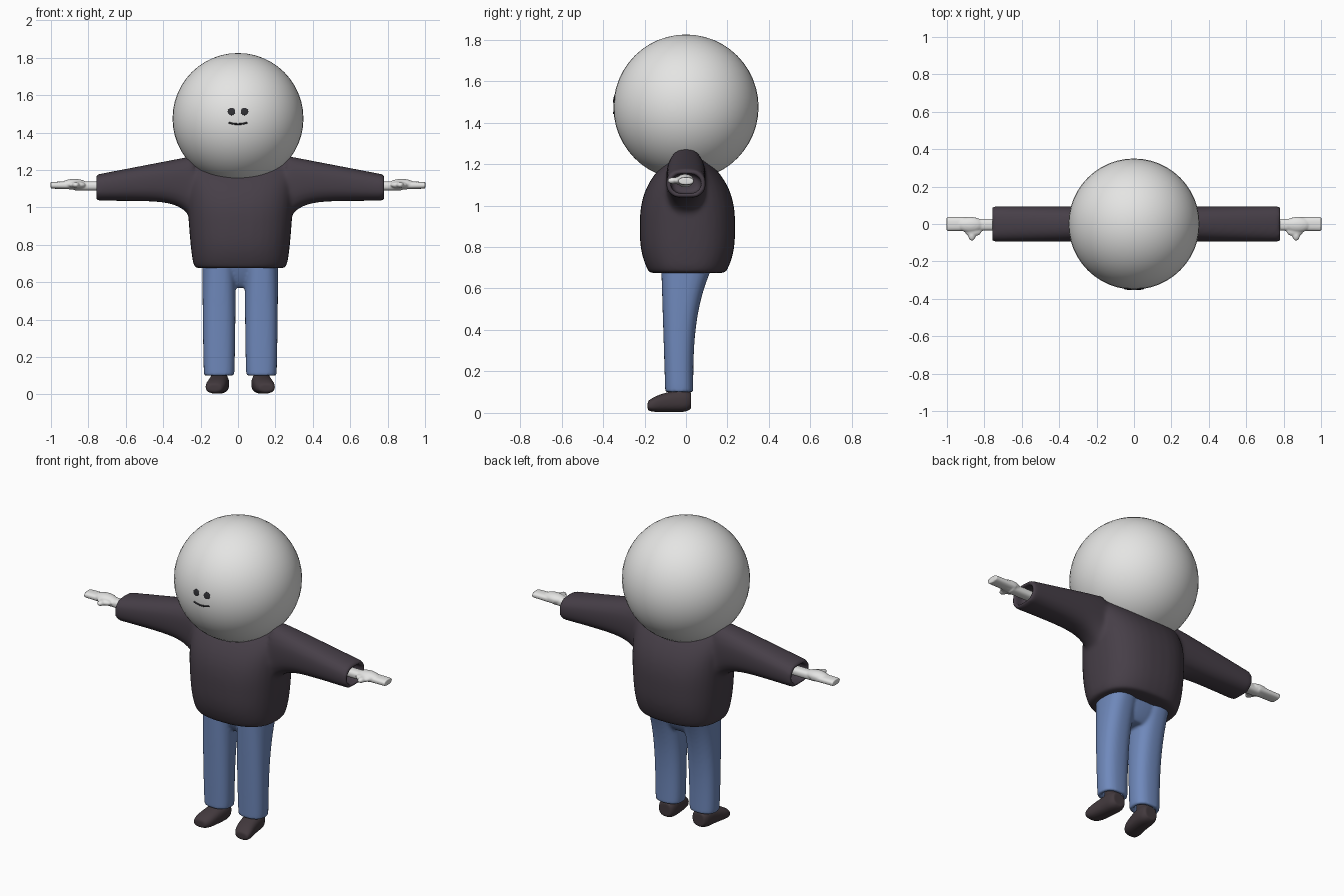
import bpy, bmesh, math
from mathutils import Matrix, Vector

cube = bpy.data.objects.get("Cube")
if cube:
    bpy.data.objects.remove(cube, do_unlink=True)

MIDDLE = 0.012                  # centre line of the clothes
HEAD = Vector((0, 0, 1.475))    # centre of the head
RADIUS = 0.35
STEPS = 20                      # rings along each loft
SIDES = 36                      # points around each loft


def material(name, red, green, blue):
    mat = bpy.data.materials.new(name)
    mat.use_nodes = True
    colour = (red, green, blue, 1)
    mat.diffuse_color = colour
    mat.node_tree.nodes["Principled BSDF"].inputs["Base Color"].default_value = colour
    return mat


skin = material("pale skin", 0.78, 0.78, 0.77)
knit = material("dark plum knit", 0.062, 0.049, 0.064)
denim = material("blue denim", 0.16, 0.25, 0.5)
leather = material("dark brown leather", 0.055, 0.041, 0.047)
ink = material("face ink", 0.03, 0.03, 0.035)


def rounded_ring(bm, axis, along, section, side):
    """Ring of vertices with a soft rectangular outline."""
    u_mid, v_mid, u_radius, v_radius = section
    ring = []
    for i in range(SIDES):
        angle = math.tau * i / SIDES
        c, s = math.cos(angle), math.sin(angle)
        u = u_mid + u_radius * math.copysign(abs(c) ** 0.8, c)
        v = v_mid + v_radius * math.copysign(abs(s) ** 0.8, s)
        x, y, z = {"x": (along, u, v), "y": (u, along, v), "z": (u, v, along)}[axis]
        ring.append(bm.verts.new((x * side, y, z)))
    return ring


def loft(bm, axis, start, end, rule, side=1, hollow=False):
    """Closed skin; rule(t) gives the centre and radii of each section."""
    stations = [(start + (end - start) * i / STEPS, rule(i / STEPS))
                for i in range(STEPS + 1)]
    if hollow:
        # Fold the end inwards to leave a cuff with a thick wall
        u, v, u_radius, v_radius = rule(1)
        inner = (u, v, u_radius - 0.022, v_radius - 0.022)
        stations += [(end, inner), (end + math.copysign(0.07, start - end), inner)]
    rings = [rounded_ring(bm, axis, along, section, side) for along, section in stations]
    for a, b in zip(rings, rings[1:]):
        for i in range(SIDES):
            bm.faces.new((a[i - 1], a[i], b[i], b[i - 1]))
    bm.faces.new(rings[0])
    bm.faces.new(rings[-1])


def ball(bm, centre, radii):
    bmesh.ops.create_uvsphere(
        bm, u_segments=48, v_segments=24, radius=1,
        matrix=Matrix.Translation(centre) @ Matrix.Diagonal((*radii, 1)))


def finish(bm, name, mat, location=(0, 0, 0), voxel=0, rounds=6):
    """Turn a bmesh into a smooth object; a voxel size fuses its pieces."""
    bmesh.ops.recalc_face_normals(bm, faces=bm.faces)
    for face in bm.faces:
        face.smooth = True
    mesh = bpy.data.meshes.new(name)
    bm.to_mesh(mesh)
    bm.free()
    mesh.materials.append(mat)
    ob = bpy.data.objects.new(name, mesh)
    ob.location = location
    bpy.context.collection.objects.link(ob)
    if voxel:
        fuse = ob.modifiers.new("fuse", 'REMESH')
        fuse.mode = 'VOXEL'
        fuse.voxel_size = voxel
        fuse.use_smooth_shade = True
        soften = ob.modifiers.new("soften", 'SMOOTH')
        soften.iterations = rounds
    return ob


def on_face(x, z):
    return HEAD + Vector((x, -math.sqrt(RADIUS ** 2 - x * x - z * z), z))


# Head
bm = bmesh.new()
ball(bm, (0, 0, 0), (RADIUS, RADIUS, RADIUS))
finish(bm, "head", skin, HEAD)

# Eyes: thin discs lying on the head
for side, label in ((-1, "right"), (1, "left")):
    bm = bmesh.new()
    ball(bm, (0, 0, 0), (0.02, 0.02, 0.004))
    spot = on_face(side * 0.035, 0.037)
    eye = finish(bm, label + "_eye", ink, spot)
    eye.rotation_euler = (spot - HEAD).to_track_quat('Z', 'Y').to_euler()

# Mouth: a slim smile lying on the head
curve = bpy.data.curves.new("mouth", 'CURVE')
curve.dimensions = '3D'
curve.bevel_depth = 0.0045
curve.use_fill_caps = True
line = curve.splines.new('POLY')
line.points.add(STEPS)
for i, point in enumerate(line.points):
    k = 2 * i / STEPS - 1
    point.co = (*on_face(0.05 * k, 0.008 * k * k - 0.03), 1)
curve.materials.append(ink)
bpy.context.collection.objects.link(bpy.data.objects.new("mouth", curve))


# Sweater: a bulging body and two tapering sleeves that flare at the armpit
def body(t):
    belly = 0.37
    away = (t - belly) / (1 - belly)
    depth = 0.23 * (1 - 0.85 * abs(away) ** 2.7)
    return 0, 0.007, 0.24 + 0.055 * math.sqrt(t), depth


def sleeve(t):
    top = 1.275 - 0.1 * t
    bottom = 1.035 - 0.11 * math.exp(-8 * t)
    return 0, (top + bottom) / 2, 0.095, (top - bottom) / 2


bm = bmesh.new()
loft(bm, "z", 0.675, 1.265, body)
for side in (-1, 1):
    loft(bm, "x", 0.25, 0.77, sleeve, side, hollow=True)
finish(bm, "sweater", knit, (MIDDLE, 0, 0), 0.011, 9)


# Trousers: two legs, fuller at the back towards the top, under domed hips
def leg(t):
    up = 1 - t
    front = -0.1 - 0.02 * up
    back = 0.035 + 0.1 * up ** 3
    return 0.113, (front + back) / 2, 0.08 + 0.01 * math.sqrt(up), (back - front) / 2


def hips(t):
    spread = (t + 0.1) ** 0.4
    return 0, 0.005, 0.19 * spread, 0.11 * spread


bm = bmesh.new()
for side in (-1, 1):
    loft(bm, "z", 0.72, 0.1, leg, side, hollow=True)
loft(bm, "z", 0.57, 0.72, hips)
finish(bm, "trousers", denim, (MIDDLE, 0, 0), 0.008, 7)


# Shoes: a foot turned slightly outwards, with an ankle collar
def foot(t):
    half = 0.055 - 0.025 * t * t
    rounding = 1 - 0.3 * abs(2 * t - 1) ** 6
    return 0.112 + 0.028 * t * t, 0.004 + half, 0.055 * rounding, half * rounding


def ankle(t):
    return 0.113, -0.03, 0.042, 0.042


# Hands: a slim wrist, a full palm and flat fingers, thumb forward
def wrist(t):
    return -0.004, 1.114, 0.032, 0.025


def fingers(t):
    return 0, 1.118, 0.037, 0.022 - 0.004 * t


for side, label in ((-1, "right"), (1, "left")):
    bm = bmesh.new()
    loft(bm, "y", 0.025, -0.185, foot, side)
    loft(bm, "z", 0.05, 0.18, ankle, side)
    finish(bm, label + "_shoe", leather, (MIDDLE, 0, 0), 0.006, 5)

    bm = bmesh.new()
    loft(bm, "x", 0.68, 0.87, wrist, side)
    loft(bm, "x", 0.86, 1.002, fingers, side)
    ball(bm, (side * 0.875, -0.004, 1.123), (0.07, 0.042, 0.029))
    ball(bm, (side * 0.86, -0.04, 1.12), (0.045, 0.026, 0.018))
    ball(bm, (side * 0.867, -0.06, 1.12), (0.02, 0.03, 0.016))
    finish(bm, label + "_hand", skin, voxel=0.005, rounds=4)
